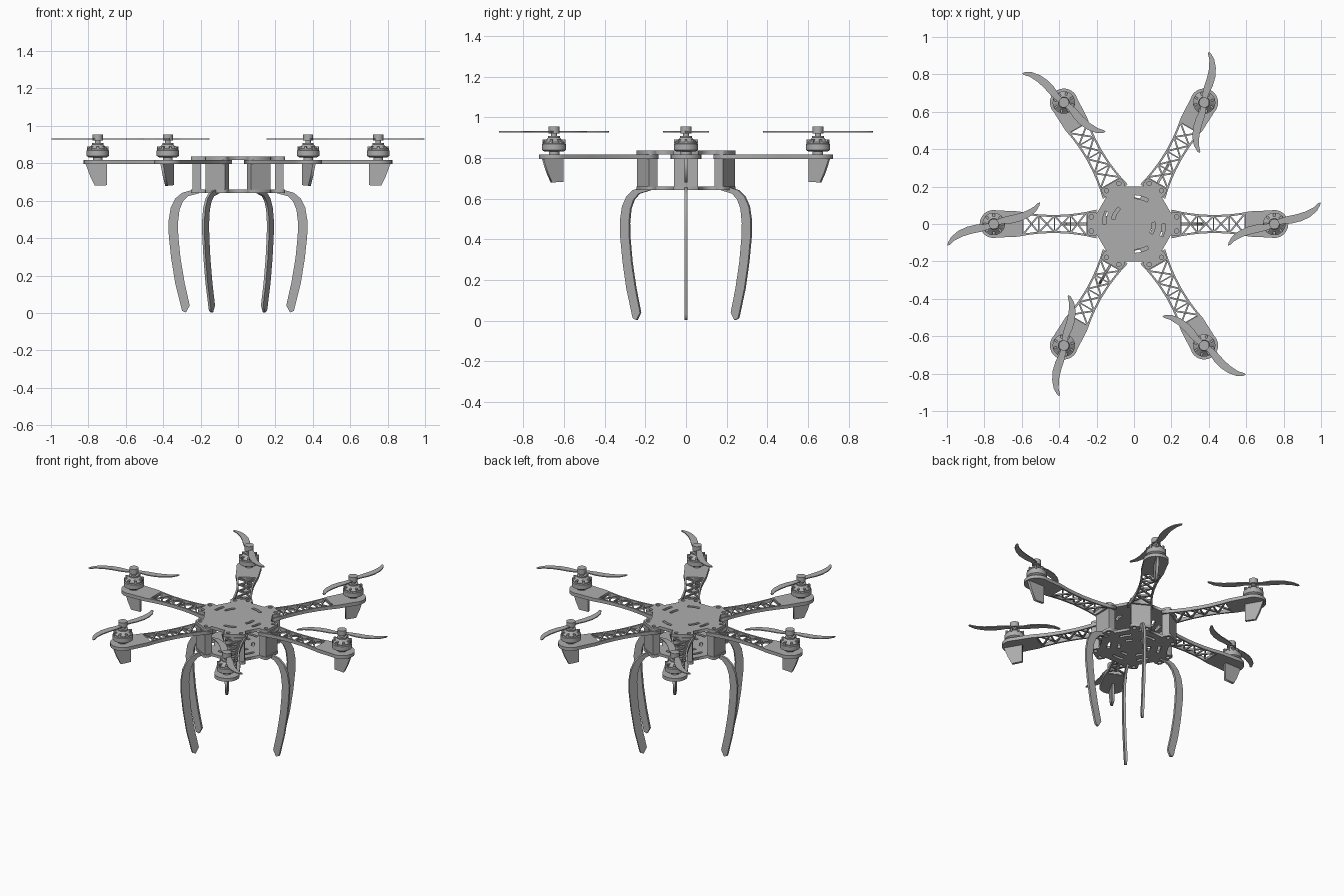
import bpy, bmesh
from math import sin, cos, pi, radians, atan2, hypot
from mathutils import Matrix, Vector

cube = bpy.data.objects.get("Cube")
if cube:
    bpy.data.objects.remove(cube, do_unlink=True)

grey = bpy.data.materials.new("mid_grey")
grey.use_nodes = True
grey.diffuse_color = (0.42, 0.42, 0.42, 1)
grey.node_tree.nodes["Principled BSDF"].inputs["Base Color"].default_value = grey.diffuse_color


def add_object(name, mesh, matrix=Matrix()):
    if not mesh.materials:
        mesh.materials.append(grey)
    ob = bpy.data.objects.new(name, mesh)
    bpy.context.scene.collection.objects.link(ob)
    ob.matrix_world = matrix
    return ob


def plate_mesh(name, loops, z0, z1):
    """Flat plate: first loop is the outline, the others are holes."""
    cu = bpy.data.curves.new(name + "_outline", "CURVE")
    cu.dimensions, cu.fill_mode = "2D", "BOTH"
    cu.extrude = (z1 - z0) / 2
    for pts in loops:
        sp = cu.splines.new("POLY")
        sp.points.add(len(pts) - 1)
        for p, (x, y) in zip(sp.points, pts):
            p.co = (x, y, 0, 1)
        sp.use_cyclic_u = True
    tmp = bpy.data.objects.new(name + "_tmp", cu)
    bpy.context.scene.collection.objects.link(tmp)
    deps = bpy.context.evaluated_depsgraph_get()
    mesh = bpy.data.meshes.new_from_object(tmp.evaluated_get(deps))
    bpy.data.objects.remove(tmp, do_unlink=True)
    mesh.transform(Matrix.Translation((0, 0, (z0 + z1) / 2)))
    mesh.name = name
    return mesh


def finish(name, bm):
    bmesh.ops.recalc_face_normals(bm, faces=bm.faces)
    mesh = bpy.data.meshes.new(name)
    bm.to_mesh(mesh)
    bm.free()
    return mesh


def box(bm, centre, size, angle=0):
    m = Matrix.Translation(centre) @ Matrix.Rotation(angle, 4, "Z") @ Matrix.Diagonal((*size, 1))
    bmesh.ops.create_cube(bm, size=1, matrix=m)


def lathe(name, profile, x, sides=32):
    bm = bmesh.new()
    verts = [bm.verts.new((r, 0, z)) for r, z in profile]
    edges = [bm.edges.new(p) for p in zip(verts, verts[1:])]
    bmesh.ops.spin(bm, geom=verts + edges, cent=(0, 0, 0), axis=(0, 0, 1),
                   angle=2 * pi, steps=sides, use_duplicate=False)
    bmesh.ops.remove_doubles(bm, verts=bm.verts, dist=1e-5)
    bmesh.ops.translate(bm, verts=bm.verts, vec=(x, 0, 0))
    return finish(name, bm)


def circle(x, y, r, n=12):
    return [(x + r * cos(2 * pi * i / n), y + r * sin(2 * pi * i / n)) for i in range(n)]


def arc(r, a0, a1, n=8):
    return [(r * cos(radians(a0 + (a1 - a0) * i / n)),
             r * sin(radians(a0 + (a1 - a0) * i / n))) for i in range(n + 1)]


def slot(r, mid, half):
    return arc(r - .009, mid - half, mid + half) + arc(r + .009, mid + half, mid - half)


def turned(pts, a):
    return [(x * cos(a) - y * sin(a), x * sin(a) + y * cos(a)) for x, y in pts]


# Hub plates: six tabs, bolt holes and curved slots
tab = [(.198, -.058), (.21, -.064), (.24, -.064), (.25, -.054),
       (.25, .054), (.24, .064), (.21, .064), (.198, .058)]
outline, holes = [], []
for k in range(6):
    outline += turned(tab, k * pi / 3)
    holes += [turned(circle(.228, s * .038, .012), k * pi / 3) for s in (-1, 1)]
slots = [slot(.16, 168, 12), slot(.115, 150, 17), slot(.16, 348, 12),
         slot(.105, 348, 17), slot(.145, 74, 15), slot(.145, 286, 15)]
add_object("top_plate", plate_mesh("top_plate", [outline] + holes + slots, .817, .836))
low_slots = [slot(r, 30 + 60 * k, 14) for k in range(6) for r in (.09, .15)]
add_object("bottom_plate", plate_mesh("bottom_plate", [outline] + holes + low_slots, .642, .66))

# Arm frame: tapered outline with a round tip and an open window
def half_width(x):
    return .048 + .55 * (x - .43) ** 2


edge = [(x, half_width(x)) for x in (.2, .25, .3, .36, .43, .5, .56, .62)]
tip = [(.75 + .075 * cos(a), .075 * sin(a)) for a in [radians(105 - 15 * i) for i in range(15)]]
frame = edge + tip + [(x, -y) for x, y in reversed(edge)]
stations = [.255, .34, .425, .51, .595]
rail = [(x, half_width(x) - .011) for x in stations]
window = rail + [(x, -y) for x, y in reversed(rail)]
arm = plate_mesh("arm_frame", [frame, window], .795, .817)

# Crossed struts in the window
bm = bmesh.new()
for x0, x1 in zip(stations, stations[1:]):
    w0, w1 = half_width(x0) - .005, half_width(x1) - .005
    for s, z in ((1, .811), (-1, .802)):
        a, b = Vector((x0, -s * w0)), Vector((x1, s * w1))
        d, c = b - a, (a + b) / 2
        box(bm, (c.x, c.y, z), (d.length, .009, .009), atan2(d.y, d.x))
    box(bm, (x1, 0, .803), (.007, 2 * w1, .01))
struts = finish("arm_struts", bm)

# Root block that spaces the two hub plates
bm = bmesh.new()
box(bm, (.221, 0, .738), (.046, .12, .16))
root = finish("arm_root", bm)

# Landing fin under the tip
stand_up = Matrix.Rotation(pi / 2, 4, "X")
fin = plate_mesh("fin", [[(.7, .797), (.7, .683), (.765, .68), (.79, .73), (.815, .797)]], -.008, .008)
fin.transform(stand_up)

# Motor with ribs, shaft and cap
motor = lathe("motor", [(0, .81), (.026, .81), (.026, .832), (.048, .832), (.06, .84), (.06, .868),
                        (.054, .872), (.054, .878), (.03, .9), (.03, .908), (.015, .908),
                        (.015, .922), (.027, .922), (.027, .955), (0, .955)], .75)
bm = bmesh.new()
for k in range(8):
    a = k * pi / 4
    box(bm, (.75 + .041 * cos(a), .041 * sin(a), .881), (.034, .011, .02), a)
ribs = finish("motor_ribs", bm)

# Two-bladed propeller with an S sweep
blade = [(.018, -.014), (.05, -.02), (.09, -.036), (.14, -.045), (.19, -.043), (.235, -.03),
         (.265, -.008), (.272, .004), (.262, .007), (.23, -.004), (.18, -.007), (.13, -.001),
         (.08, .01), (.045, .014)]
prop = plate_mesh("propeller", [blade + [(-x, -y) for x, y in blade]], -.003, .003)
prop.transform(Matrix.Translation((.75, 0, .929)) @ Matrix.Rotation(radians(24), 4, "Z"))

# Curved landing leg
outer = [(.2, .66), (.25, .656), (.3, .642), (.335, .612), (.36, .562), (.372, .49), (.37, .41),
         (.357, .29), (.336, .16), (.304, .03), (.298, .01)]
inner = [(.278, .003), (.258, .04), (.285, .16), (.307, .29), (.319, .41), (.321, .48),
         (.313, .55), (.295, .595), (.265, .625), (.2, .642)]
leg = plate_mesh("leg", [outer + inner], -.007, .007)
leg.transform(stand_up)

# Repeat everything around the hub; legs on four of the six arms
for k in range(6):
    m = Matrix.Rotation(k * pi / 3, 4, "Z")
    parts = {"arm_frame": arm, "arm_struts": struts, "arm_root": root, "landing_fin": fin,
             "motor": motor, "motor_ribs": ribs, "propeller": prop}
    if k in (0, 1, 3, 4):
        parts["landing_leg"] = leg
    for name, mesh in parts.items():
        ob = add_object(f"{name}_{k + 1}", mesh, m)

# Smooth the round motors, keep sharp rims
bpy.ops.object.select_all(action="DESELECT")
first = bpy.data.objects["motor_1"]
first.select_set(True)
bpy.context.view_layer.objects.active = first
bpy.ops.object.shade_smooth_by_angle(angle=radians(30))
